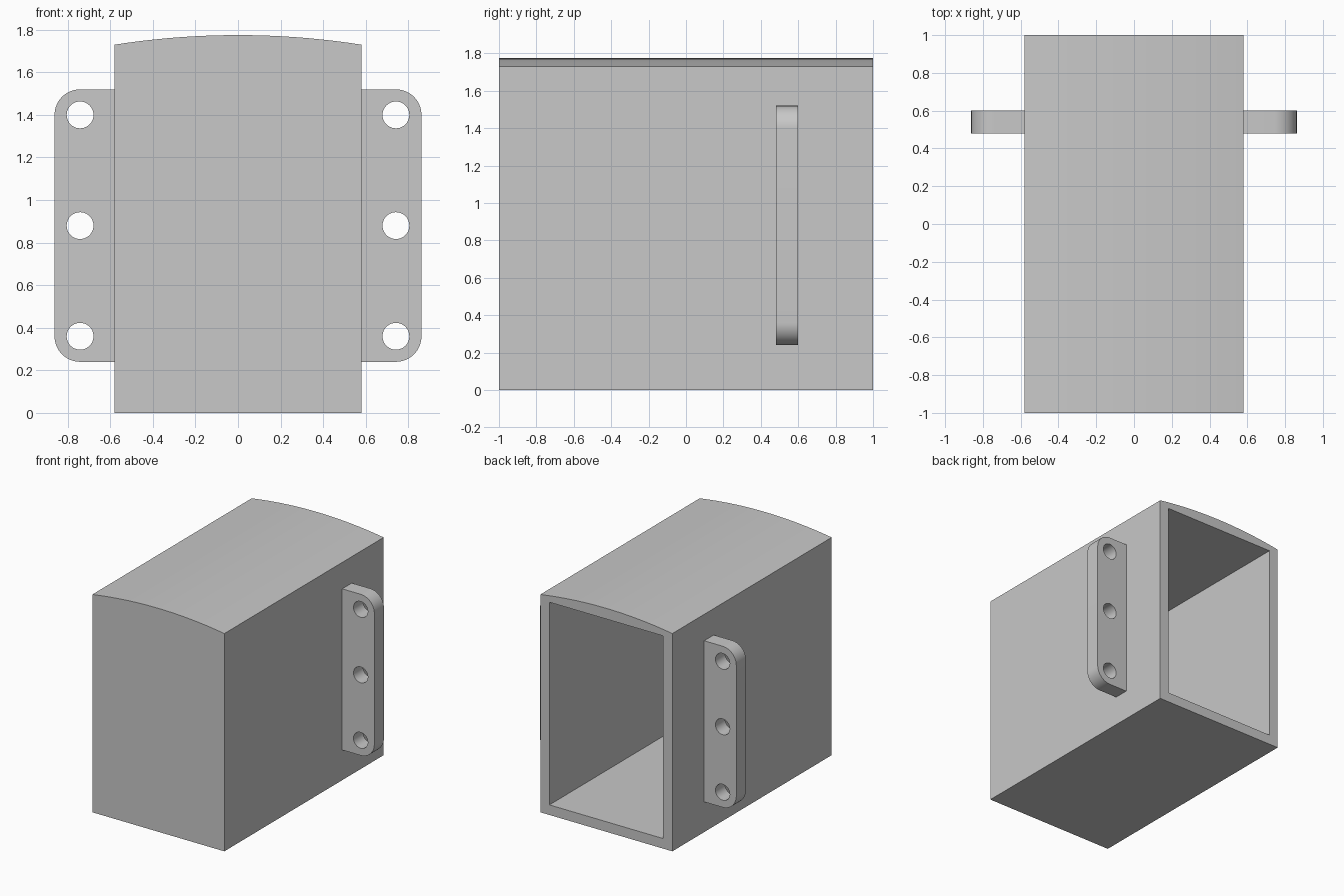
import bpy
import bmesh
from math import sin, cos, pi, atan

cube = bpy.data.objects.get("Cube")
if cube:
    bpy.data.objects.remove(cube, do_unlink=True)

grey = bpy.data.materials.new("plain grey")
grey.use_nodes = True
colour = (0.58, 0.58, 0.58, 1)
grey.diffuse_color = colour
grey.node_tree.nodes["Principled BSDF"].inputs["Base Color"].default_value = colour


def arc(cx, cz, r, start, end, steps):
    """Points on an arc in the xz plane."""
    angles = [start + (end - start) * i / steps for i in range(steps + 1)]
    return [(cx + r * cos(a), cz + r * sin(a)) for a in angles]


def prism(name, outer, holes, front, back, pocket_floor=None):
    """Extrude a profile along y; holes go through, or stop at pocket_floor."""
    bm = bmesh.new()

    def ring(points, y):
        return [bm.verts.new((x, y, z)) for x, z in points]

    def walls(a, b):
        n = len(a)
        for i in range(n):
            j = (i + 1) % n
            bm.faces.new((a[i], a[j], b[j], b[i]))

    def cap(rings):
        edges = [bm.edges.get((r[i - 1], r[i])) for r in rings for i in range(len(r))]
        bmesh.ops.triangle_fill(bm, edges=edges, use_beauty=True, normal=(0, 1, 0))

    front_ring, back_ring = ring(outer, front), ring(outer, back)
    walls(front_ring, back_ring)
    front_caps, back_caps = [front_ring], [back_ring]
    for hole in holes:
        inner = ring(hole, front if pocket_floor is None else pocket_floor)
        rim = ring(hole, back)
        walls(inner, rim)
        back_caps.append(rim)
        if pocket_floor is None:
            front_caps.append(inner)
        else:
            bm.faces.new(inner)
    cap(front_caps)
    cap(back_caps)
    bmesh.ops.recalc_face_normals(bm, faces=bm.faces)

    mesh = bpy.data.meshes.new(name)
    bm.to_mesh(mesh)
    bm.free()
    mesh.materials.append(grey)
    obj = bpy.data.objects.new(name, mesh)
    bpy.context.collection.objects.link(obj)
    bpy.ops.object.select_all(action="DESELECT")
    obj.select_set(True)
    bpy.context.view_layer.objects.active = obj
    bpy.ops.object.shade_smooth_by_angle(angle=pi / 6)
    return obj


# Housing: crowned top, closed front, rectangular pocket open at the back
half, side_height, crown, wall = 0.58, 1.73, 0.045, 0.08
radius = (half ** 2 + crown ** 2) / (2 * crown)
sweep = 2 * atan(crown / half)
top = arc(0, side_height + crown - radius, radius, pi / 2 - sweep, pi / 2 + sweep, 32)
profile = [(-half, 0), (half, 0)] + top
inside = half - wall
ceiling = side_height + crown - wall - 0.005
pocket = [(-inside, wall), (inside, wall), (inside, ceiling), (-inside, ceiling)]
prism("housing", profile, [pocket], -1, 1, pocket_floor=-1 + wall)

# Mounting flanges: rounded outer corners and three bolt holes on each side
low, high, reach, corner = 0.24, 1.52, 0.862, 0.12
root, hole_x = half - 0.02, reach - corner
flange = [(root, high), (root, low)]
flange += arc(hole_x, low + corner, corner, -pi / 2, 0, 16)
flange += arc(hole_x, high - corner, corner, 0, pi / 2, 16)
bolt_heights = (low + corner, (low + high) / 2, high - corner)
bolts = [arc(hole_x, z, 0.063, 0, 2 * pi, 40)[:-1] for z in bolt_heights]
flanges = prism("mounting_flanges", flange, bolts, 0.48, 0.6)
mirror = flanges.modifiers.new("mirror", "MIRROR")
mirror.use_clip = False
mirror.use_mirror_merge = False
